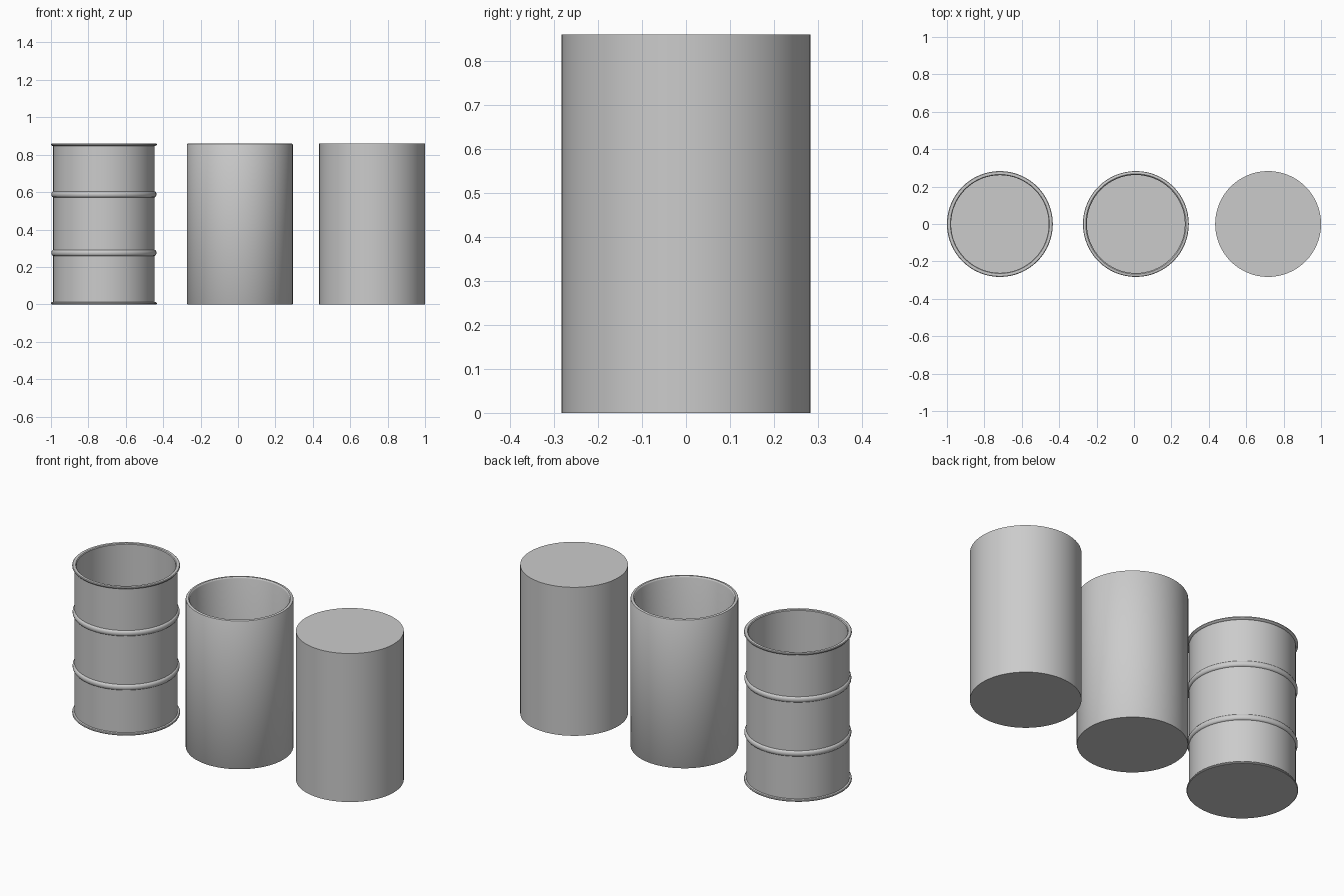
import bpy, bmesh, math

if "Cube" in bpy.data.objects:
    bpy.data.objects.remove(bpy.data.objects["Cube"])

SIDES = 64
H = 0.86


def lathe(name, x, profile):
    """Revolve an (r, z) profile around z; r = 0 ends become poles."""
    bm = bmesh.new()
    rings = []
    for r, z in profile:
        if r == 0:
            rings.append([bm.verts.new((0, 0, z))] * SIDES)
        else:
            rings.append([bm.verts.new((r * math.cos(2 * math.pi * i / SIDES),
                                        r * math.sin(2 * math.pi * i / SIDES), z))
                          for i in range(SIDES)])
    for a, b in zip(rings, rings[1:]):
        for i in range(SIDES):
            j = (i + 1) % SIDES
            bm.faces.new(list(dict.fromkeys((a[i], a[j], b[j], b[i]))))
    bmesh.ops.recalc_face_normals(bm, faces=bm.faces)
    mesh = bpy.data.meshes.new(name)
    bm.to_mesh(mesh)
    bm.free()
    ob = bpy.data.objects.new(name, mesh)
    bpy.context.collection.objects.link(ob)
    ob.location.x = x
    bpy.ops.object.select_all(action='DESELECT')
    ob.select_set(True)
    bpy.context.view_layer.objects.active = ob
    bpy.ops.object.shade_smooth_by_angle(angle=math.radians(35))
    return ob


def rib(z, base=0.271, out=0.281, half=0.016):
    """Half-round hoop profile around the drum wall."""
    return [(base + (out - base) * math.sin(math.pi * k / 6),
             z - half * math.cos(math.pi * k / 6)) for k in range(7)]


# Open ribbed drum with bottom flange, two hoops and rolled rim
ribbed = [(0, 0), (0.28, 0), (0.283, 0.003), (0.283, 0.007), (0.28, 0.011), (0.271, 0.013)]
ribbed += rib(0.275) + rib(0.588)
ribbed += [(0.271, 0.846), (0.28, 0.849), (0.283, 0.853), (0.283, 0.857), (0.28, H),
           (0.265, H), (0.261, 0.856), (0.261, 0.016), (0, 0.016)]
lathe("ribbed_drum", -0.717, ribbed)

# Open plain drum with softened rim
lathe("open_drum", 0.01, [(0, 0), (0.281, 0), (0.283, 0.003), (0.283, 0.854), (0.281, 0.858),
                          (0.277, H), (0.268, H), (0.264, 0.857), (0.262, 0.852),
                          (0.262, 0.018), (0, 0.018)])

# Closed solid drum
lathe("closed_drum", 0.717, [(0, 0), (0.283, 0), (0.283, H), (0, H)])
